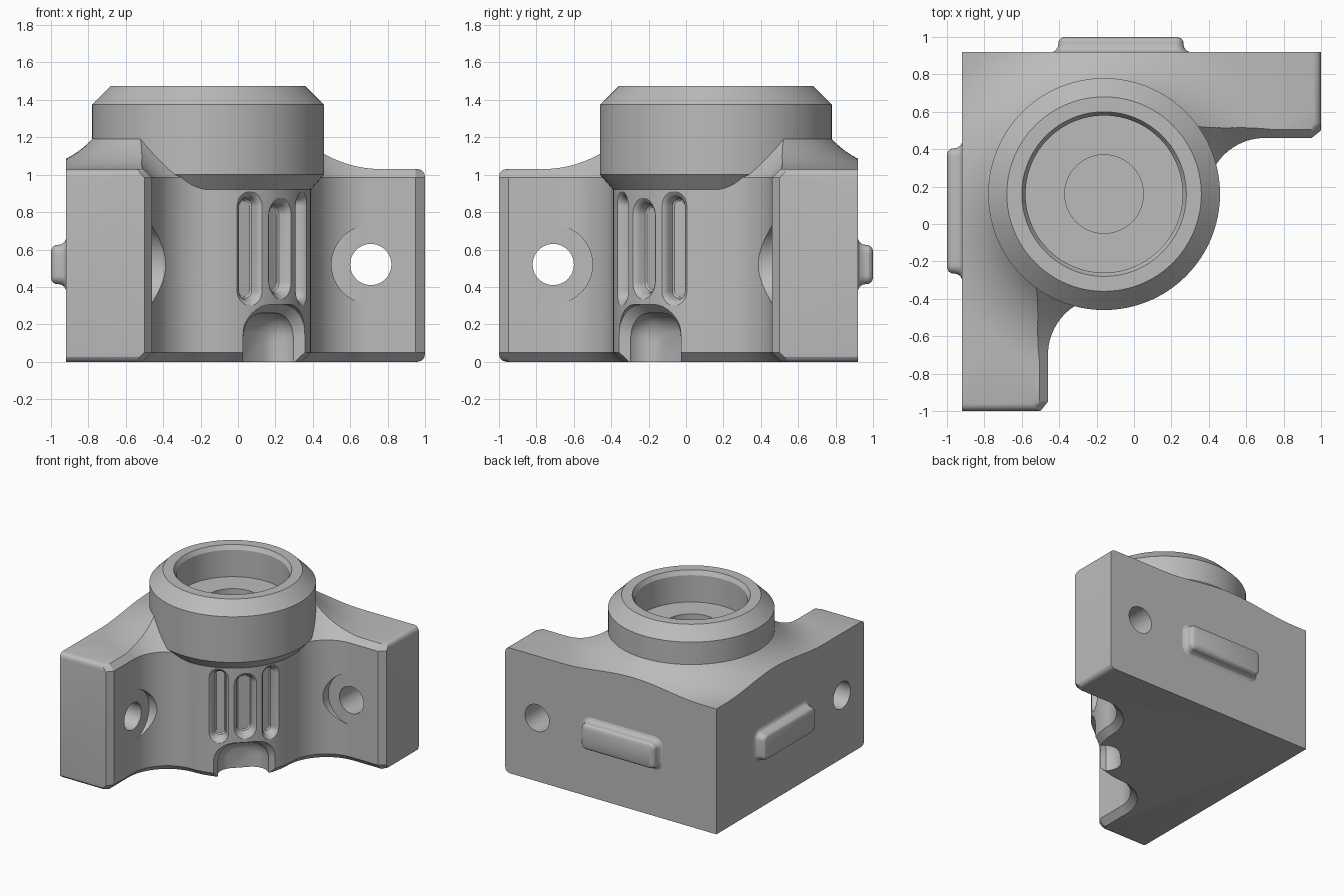
import bpy, bmesh
from math import sin, cos, pi, sqrt, atan2, hypot, radians
from mathutils import Vector, Matrix

cube = bpy.data.objects.get("Cube")
if cube:
    bpy.data.objects.remove(cube, do_unlink=True)

grey = bpy.data.materials.new("plain_grey")
grey.use_nodes = True
grey.diffuse_color = (0.5, 0.5, 0.5, 1)
grey.node_tree.nodes["Principled BSDF"].inputs["Base Color"].default_value = (0.5, 0.5, 0.5, 1)

AXIS = Vector((-0.16, 0.16, 0))     # centre of the socket ring and column
FILLET = Vector((0.70, 0.15, 0))    # centre of the concave corner
COLUMN = 0.55
TOP = 1.03


def make(name, loops, cap=True, close=False):
    """Skin a stack of equal-length point loops into a solid."""
    bm = bmesh.new()
    rows = [[bm.verts.new(p) for p in loop] for loop in loops]
    n = len(rows[0])
    pairs = list(zip(rows, rows[1:])) + ([(rows[-1], rows[0])] if close else [])
    for a, b in pairs:
        for k in range(n):
            bm.faces.new((a[k], a[(k + 1) % n], b[(k + 1) % n], b[k]))
    if cap:
        bm.faces.new(rows[0])
        bm.faces.new(rows[-1])
    bmesh.ops.recalc_face_normals(bm, faces=bm.faces)
    mesh = bpy.data.meshes.new(name)
    bm.to_mesh(mesh)
    bm.free()
    mesh.materials.append(grey)
    ob = bpy.data.objects.new(name, mesh)
    bpy.context.collection.objects.link(ob)
    return ob


def revolve(name, profile, matrix, steps=96):
    """Round solid from (radius, height) points."""
    return make(name, [[matrix @ Vector((r * cos(2 * pi * k / steps), r * sin(2 * pi * k / steps), z))
                        for k in range(steps)] for r, z in profile])


def frame(origin, normal):
    """Local axes: u sideways, v up, w along the outward normal."""
    w = Vector(normal).normalized()
    v = Vector((0, 0, 1))
    u = v.cross(w)
    return Matrix.Translation(origin) @ Matrix((u, v, w)).transposed().to_4x4()


def loft(name, sections, matrix):
    """Rounded rectangles given as (depth, half width, half height, radius)."""
    loops = []
    for d, hu, hv, r in sections:
        loop = []
        for q, (su, sv) in enumerate(((1, 1), (-1, 1), (-1, -1), (1, -1))):
            for k in range(9):
                a = q * pi / 2 + k * pi / 16
                loop.append(matrix @ Vector((su * (hu - r) + r * cos(a), sv * (hv - r) + r * sin(a), d)))
        loops.append(loop)
    return make(name, loops)


def combine(target, other, mode):
    mod = target.modifiers.new("combine", 'BOOLEAN')
    mod.operation = mode
    mod.solver = 'EXACT'
    mod.object = other
    bpy.context.view_layer.objects.active = target
    bpy.ops.object.modifier_apply(modifier=mod.name)
    bpy.data.objects.remove(other, do_unlink=True)


def plan(z):
    """Outline of the corner block at a height, with chamfered inner wall."""
    inset = max(0, 0.05 - z, z - 0.985)
    d, r = max(0, min(z, TOP - z)), 0.04
    end = r - sqrt(r * r - (r - d) ** 2) if d < r else 0
    link = FILLET - AXIS
    meet = atan2(link.y, link.x)
    radius = hypot(link.x, link.y) - COLUMN
    half = []
    for k in range(25):
        a = -pi / 4 + (meet + pi / 4) * k / 24
        half.append(AXIS + (COLUMN - inset) * Vector((cos(a), sin(a), 0)))
    for k in range(1, 25):
        a = meet + pi + (pi / 2 - meet - pi) * k / 24
        half.append(FILLET + (radius + inset) * Vector((cos(a), sin(a), 0)))
    half += [Vector((0.95, 0.46 + inset, 0)), Vector((1 - end, 0.5 + inset, 0)), Vector((1 - end, 0.92, 0))]
    other = [Vector((-p.y, -p.x, 0)) for p in half[:0:-1]]
    return [p + Vector((0, 0, z)) for p in half + [Vector((-0.92, 0.92, 0))] + other]


# Corner block, trimmed on top by a flare that sweeps up to the ring
levels = (0, 0.004, 0.013, 0.026, 0.05, 0.985, 1.004, 1.017, 1.026, TOP, 1.2)
body = make("corner_bracket", [plan(z) for z in levels])
centre = Matrix.Translation(AXIS)
sweep = 0.508
flare = [(0.001, 1.238)]
for k in range(15):
    dr = 0.41 * (1 - k / 14)
    flare.append((0.99 - dr, TOP + sweep - sqrt(sweep ** 2 - dr ** 2)))
flare += [(3, TOP), (3, -0.1), (0.001, -0.1)]
combine(body, revolve("flare_trim", flare, centre), 'INTERSECT')

# Socket ring with its bore and lower pocket
ring = [(0.001, 0.863), (0.5, 0.863), (0.62, 1.0), (0.62, 1.375), (0.52, 1.475), (0.001, 1.475)]
combine(body, revolve("socket_ring", ring, centre), 'UNION')
bore = [(0.001, 0.95), (0.21, 0.95), (0.21, 1.22), (0.42, 1.22), (0.42, 1.44), (0.44, 1.475),
        (0.44, 1.6), (0.001, 1.6)]
combine(body, revolve("socket_bore", bore, centre), 'DIFFERENCE')

# Locating tabs on the two outer faces, with a soft root and rounded rim
swell = ((-0.02, 0.03), (0, 0.03), (0.008, 0.014), (0.025, 0.003), (0.04, 0), (0.058, -0.002),
         (0.072, -0.012), (0.08, -0.03))
for origin, normal in (((-0.07, 0.92, 0.52), (0, 1, 0)), ((-0.92, 0.07, 0.52), (-1, 0, 0))):
    tab = [(d, 0.335 + g, 0.105 + g, 0.045 + g) for d, g in swell]
    combine(body, loft("locating_tab", tab, frame(origin, normal)), 'UNION')

# Screw holes with spot faces cut into the concave corners
for origin, normal in (((0.71, 0.459, 0.52), (0, -1, 0)), ((-0.459, -0.71, 0.52), (1, 0, 0))):
    place = frame(origin, normal)
    for name, r, low, high in (("spot_face", 0.21, 0, 0.4), ("screw_hole", 0.11, -0.7, 0.3)):
        cut = revolve(name, [(r, low), (r, high)], place, 64)
        combine(body, cut, 'DIFFERENCE')

# Three upright grip slots around the column
dish = ((0.475, -0.05), (0.482, -0.04), (0.5, -0.034), (0.52, -0.03), (0.538, -0.018), (0.55, 0), (0.6, 0.01))
for turn, half_w, half_h in ((-21, 0.08, 0.305), (0, 0.095, 0.27), (21, 0.08, 0.305)):
    a = radians(turn - 45)
    place = frame(AXIS + Vector((0, 0, 0.605)), (cos(a), sin(a), 0))
    slot = [(d, half_w + g, half_h + g, half_w + g - 0.002) for d, g in dish]
    combine(body, loft("grip_slot", slot, place), 'DIFFERENCE')

# Arched notch with a chamfered mouth at the foot of the column
arch = ((0.33, 0.09), (0.345, 0.13), (0.37, 0.16), (0.40, 0.18), (0.44, 0.19), (0.455, 0.19),
        (0.5, 0.235), (0.8, 0.245))
notch = [(d, w, w + 0.07, w * 0.7) for d, w in arch]
combine(body, loft("foot_notch", notch, frame(AXIS, (1, -1, 0))), 'DIFFERENCE')

# Smooth curves, crisp edges
bpy.ops.object.select_all(action='DESELECT')
body.select_set(True)
bpy.context.view_layer.objects.active = body
bpy.ops.object.shade_smooth_by_angle(angle=radians(25))
